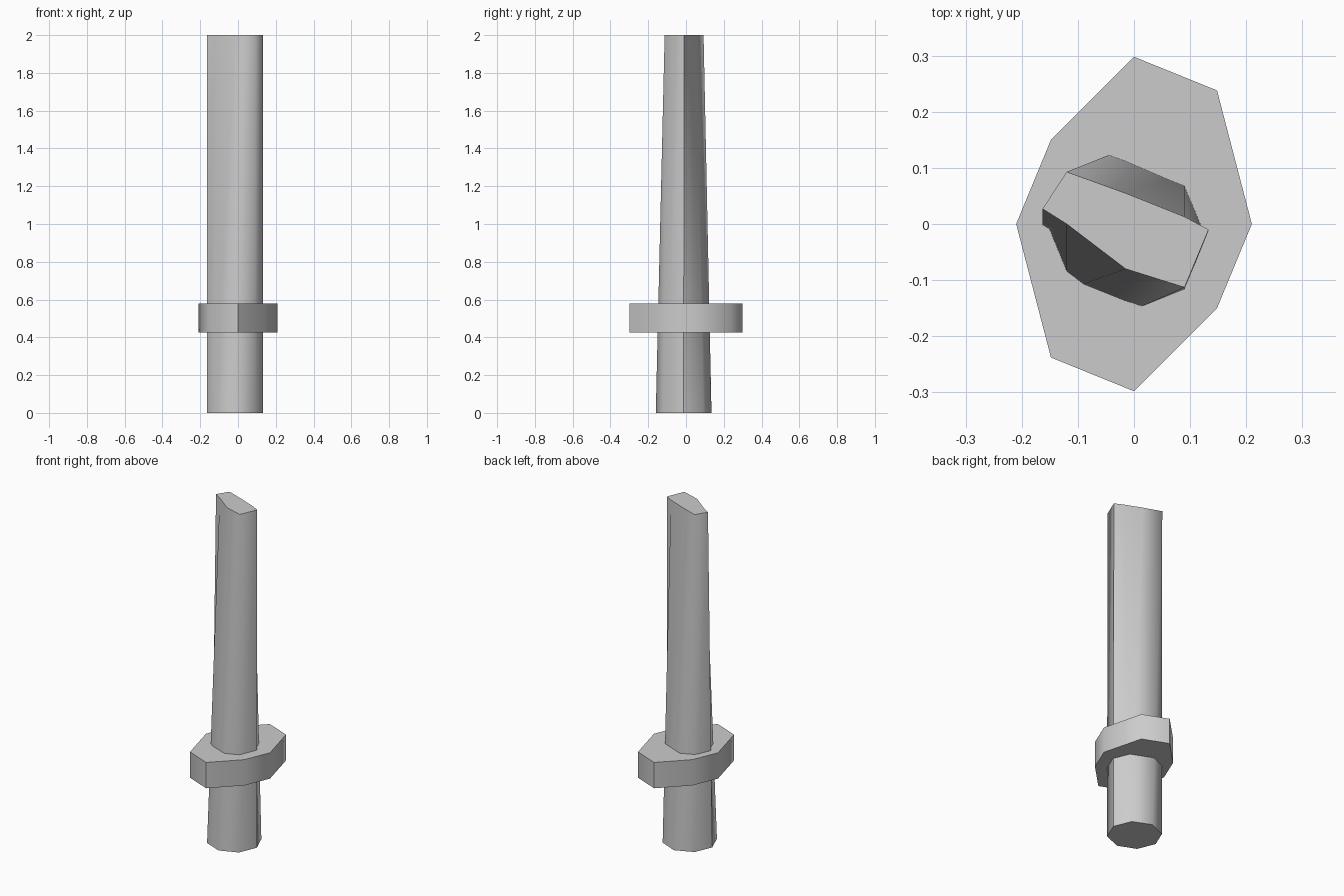
import bpy
import bmesh
from math import radians

cube = bpy.data.objects.get("Cube")
if cube:
    bpy.data.objects.remove(cube, do_unlink=True)

# Plain grey
grey = bpy.data.materials.new("plain_grey")
grey.use_nodes = True
colour = (0.6, 0.6, 0.6, 1)
grey.diffuse_color = colour
grey.node_tree.nodes["Principled BSDF"].inputs["Base Color"].default_value = colour


def loft(name, lower, upper, z0, z1):
    """Closed solid between two outlines, walls split along one diagonal."""
    bm = bmesh.new()
    a = [bm.verts.new((x, y, z0)) for x, y in lower]
    b = [bm.verts.new((x, y, z1)) for x, y in upper]
    n = len(a)
    for i in range(n):
        j = (i + 1) % n
        bm.faces.new((a[i], a[j], b[j]))
        bm.faces.new((a[i], b[j], b[i]))
    bm.faces.new(a[::-1])
    bm.faces.new(b)
    mesh = bpy.data.meshes.new(name)
    bm.to_mesh(mesh)
    bm.free()
    mesh.materials.append(grey)
    obj = bpy.data.objects.new(name, mesh)
    bpy.context.collection.objects.link(obj)
    bpy.ops.object.select_all(action="DESELECT")
    obj.select_set(True)
    bpy.context.view_layer.objects.active = obj
    bpy.ops.object.shade_smooth_by_angle(angle=radians(60))
    return obj


# Shaft: an octagon that narrows into a slanted blade section
xs = (0.133, 0.09, -0.015, -0.12, -0.163, -0.12, -0.015, 0.09)
base_y = (-0.013, 0.09, 0.135, 0.09, -0.013, -0.118, -0.16, -0.118)
tip_y = (-0.01, 0.013, 0.055, 0.093, 0.027, 0.0, -0.08, -0.113)
loft("shaft", list(zip(xs, base_y)), list(zip(xs, tip_y)), 0, 2)

# Collar: skewed octagon with half-turn symmetry
half = [(0.21, 0), (0.148, 0.238), (0, 0.298), (-0.148, 0.15)]
outline = half + [(-x, -y) for x, y in half]
loft("collar", outline, outline, 0.425, 0.578)
